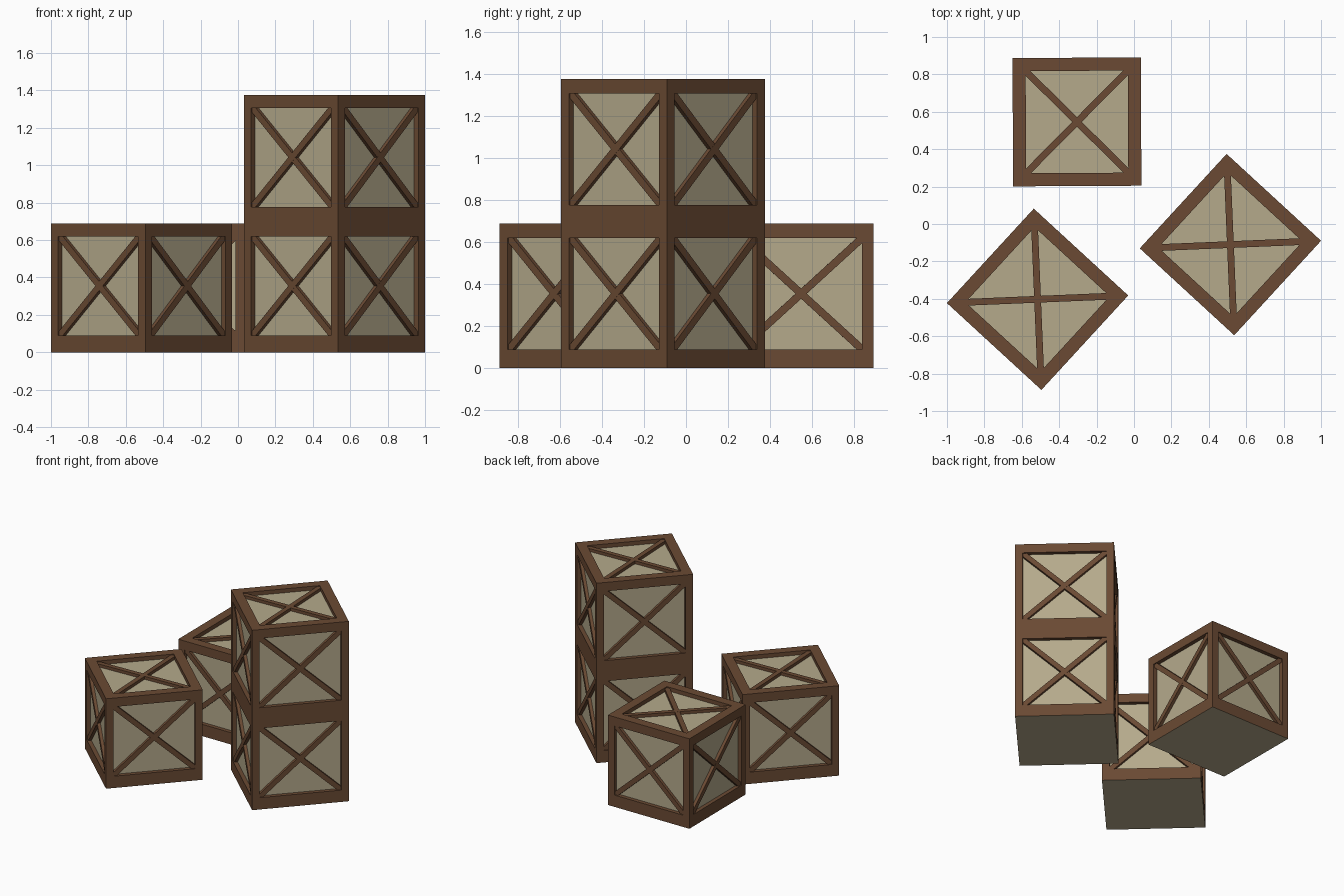
import bpy
import bmesh
from math import radians, atan2, hypot
from mathutils import Matrix, Vector

if "Cube" in bpy.data.objects:
    bpy.data.objects.remove(bpy.data.objects["Cube"])

S = 0.686       # crate width
H = 0.6875      # crate height
DEPTH = 0.03    # panel recess
BAR_W = 0.036   # brace width
BAR_DROP = 0.007  # brace surface below the frame surface


def material(name, rgb):
    m = bpy.data.materials.new(name)
    m.diffuse_color = (*rgb, 1)
    m.use_nodes = True
    m.node_tree.nodes["Principled BSDF"].inputs["Base Color"].default_value = m.diffuse_color
    return m


WOOD = material("dark_wood", (0.145, 0.068, 0.033))
PANEL = material("pale_panel", (0.46, 0.40, 0.26))


def make_object(name, bm, matrix):
    mesh = bpy.data.meshes.new(name)
    bm.to_mesh(mesh)
    bm.free()
    mesh.materials.append(WOOD)
    mesh.materials.append(PANEL)
    ob = bpy.data.objects.new(name, mesh)
    ob.matrix_world = matrix
    bpy.context.collection.objects.link(ob)


def rect(bm, m, x0, x1, y0, y1, z):
    return [bm.verts.new(m @ Vector(p)) for p in
            ((x0, y0, z), (x1, y0, z), (x1, y1, z), (x0, y1, z))]


def framed_face(shell, bars, m, outer, opening):
    """Frame ring, recess walls, sunken panel and crossed braces; +z is outward."""
    a = rect(shell, m, *outer, 0)
    b = rect(shell, m, *opening, 0)
    c = rect(shell, m, *opening, -DEPTH)
    for i in range(4):
        j = (i + 1) % 4
        shell.faces.new((a[i], a[j], b[j], b[i]))
        shell.faces.new((b[i], b[j], c[j], c[i]))
    shell.faces.new(c).material_index = 1
    x0, x1, y0, y1 = opening
    w, h = x1 - x0, y1 - y0
    thick = DEPTH - BAR_DROP
    for sign in (1, -1):
        place = (Matrix.Translation(((x0 + x1) / 2, (y0 + y1) / 2, -BAR_DROP - thick / 2 - 0.0005 * (sign < 0)))
                 @ Matrix.Rotation(sign * atan2(h, w), 4, 'Z')
                 @ Matrix.Diagonal((hypot(w, h), BAR_W, thick, 1)))
        bmesh.ops.create_cube(bars, size=1, matrix=m @ place)


def crate(name, x, y, z, angle):
    shell, bars = bmesh.new(), bmesh.new()
    r = S / 2
    # four sides
    side = (-r, r, 0, H)
    side_open = (-r + 0.053, r - 0.053, 0.09, H - 0.068)
    for k in range(4):
        m = (Matrix.Rotation(radians(90 * k), 4, 'Z') @ Matrix.Translation((0, -r, 0))
             @ Matrix.Rotation(radians(90), 4, 'X'))
        framed_face(shell, bars, m, side, side_open)
    # lid
    t = r - 0.07
    framed_face(shell, bars, Matrix.Translation((0, 0, H)), (-r, r, -r, r), (-t, t, -t, t))
    # plain base
    base = shell.faces.new(rect(shell, Matrix.Identity(4), -r, r, -r, r, 0)[::-1])
    base.material_index = 1
    bmesh.ops.remove_doubles(shell, verts=shell.verts, dist=0.0001)
    place = Matrix.Translation((x, y, z)) @ Matrix.Rotation(radians(angle), 4, 'Z')
    make_object(name, shell, place)
    make_object(name + "_braces", bars, place)


crate("left_crate", -0.5155, -0.4025, 0, 47.4)
crate("back_crate", -0.305, 0.546, 0, 0.3)
crate("stack_lower_crate", 0.5155, -0.11, 0, 47.4)
crate("stack_upper_crate", 0.5155, -0.11, H, 47.4)
